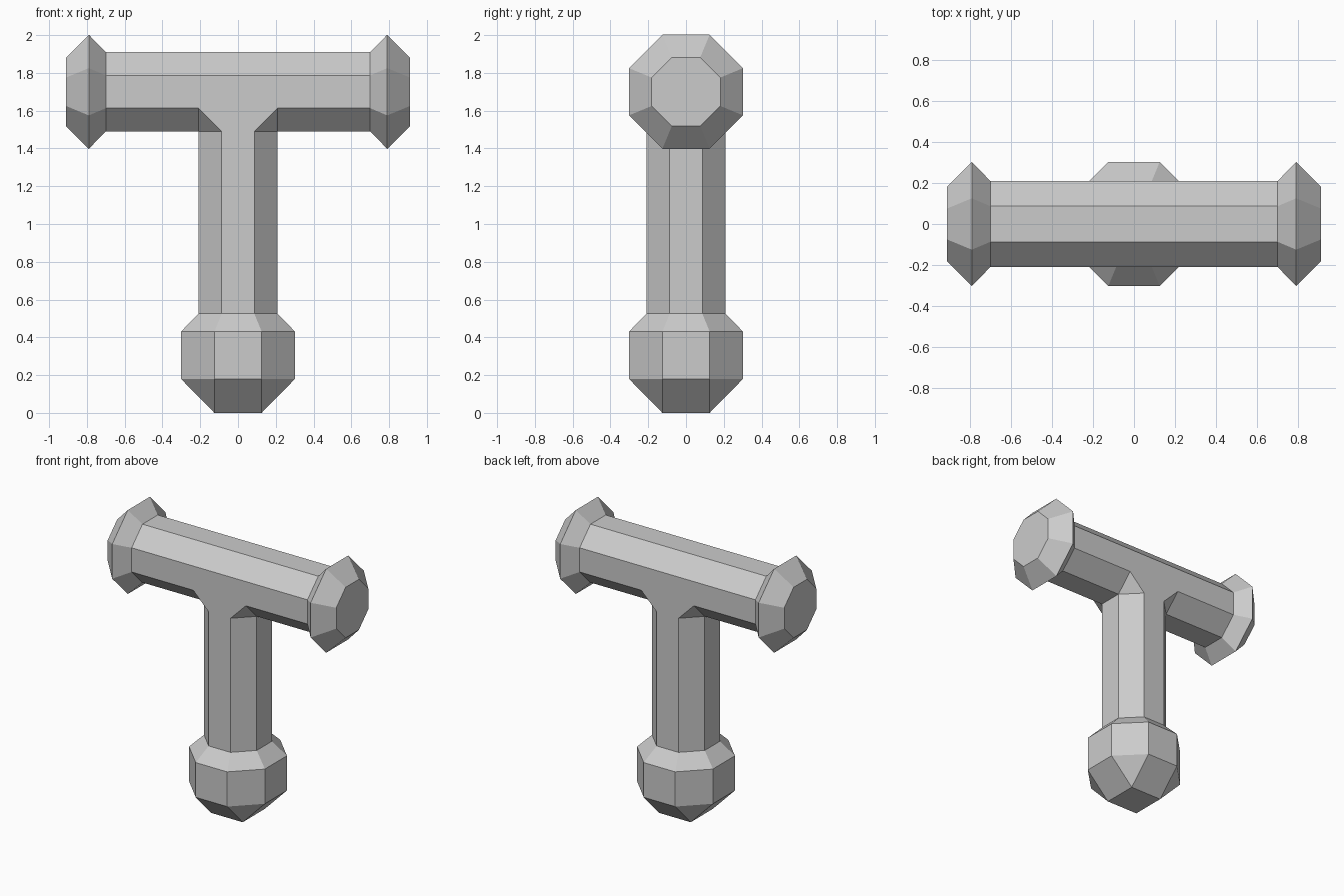
import bpy, bmesh, math

if "Cube" in bpy.data.objects:
    bpy.data.objects.remove(bpy.data.objects["Cube"])

A = 0.21                                  # bar and stem half width
T8 = math.tan(math.pi / 8)
H = A * T8                                # half length of an octagon side
ZC, BAR_X, STEM_Z = 1.70, 0.70, 0.525     # bar centre height, bar end, stem bottom
LOW, MID, UP, TOP = ZC - A, ZC - H, ZC + H, ZC + A
bm = bmesh.new()


def face(*pts):
    bm.faces.new([bm.verts.new(p) for p in pts])


def octagon(r):
    h = r * T8
    return [(r, -h), (r, h), (h, r), (-h, r), (-r, h), (-r, -h), (-h, -r), (h, -r)]


def loft(profile, place):
    """Octagonal bands through (position, half width) pairs."""
    for (p, r), (q, s) in zip(profile, profile[1:]):
        a = [place(p, u, v) for u, v in octagon(r)]
        b = [place(q, u, v) for u, v in octagon(s)]
        for i in range(8):
            j = (i + 1) % 8
            face(a[i], a[j], b[j], b[i])


# Top of the bar
ys = [(-A, UP), (-H, TOP), (H, TOP), (A, UP)]
for (y0, z0), (y1, z1) in zip(ys, ys[1:]):
    face((-BAR_X, y0, z0), (BAR_X, y0, z0), (BAR_X, y1, z1), (-BAR_X, y1, z1))

for s in (-1, 1):
    # T-shaped front and back faces
    outline = [(-BAR_X, MID), (-A, MID), (-H, LOW), (-H, STEM_Z), (H, STEM_Z),
               (H, LOW), (A, MID), (BAR_X, MID), (BAR_X, UP), (-BAR_X, UP)]
    face(*[(x, s * A, z) for x, z in outline])
    # Underside of each bar arm
    ys = [(-A, MID), (-H, LOW), (H, LOW), (A, MID)]
    for (y0, z0), (y1, z1) in zip(ys, ys[1:]):
        face((s * A, y0, z0), (s * BAR_X, y0, z0), (s * BAR_X, y1, z1), (s * A, y1, z1))
    # Stem sides
    face((s * A, -H, STEM_Z), (s * A, H, STEM_Z), (s * A, H, LOW), (s * A, -H, LOW))
    for t in (-1, 1):
        # Stem bevels and the triangular gussets above them
        face((s * A, t * H, STEM_Z), (s * H, t * A, STEM_Z), (s * H, t * A, LOW), (s * A, t * H, LOW))
        face((s * A, t * H, LOW), (s * H, t * A, LOW), (s * A, t * A, MID))
    # Flared end knobs
    loft([(BAR_X, A), (0.79, 0.302), (0.91, 0.182)], lambda p, u, v: (s * p, u, ZC + v))
    face(*[(s * 0.91, u, ZC + v) for u, v in octagon(0.182)])

# Foot knob: octagonal band closing to a square base
R, FZ = 0.302, 0.18
K = R * T8
loft([(STEM_Z, A), (0.43, R), (FZ, R)], lambda p, u, v: (u, v, p))
for s in (-1, 1):
    face((s * R, -K, FZ), (s * R, K, FZ), (s * K, K, 0), (s * K, -K, 0))
    face((-K, s * R, FZ), (K, s * R, FZ), (K, s * K, 0), (-K, s * K, 0))
    for t in (-1, 1):
        face((s * R, t * K, FZ), (s * K, t * R, FZ), (s * K, t * K, 0))
face((-K, -K, 0), (K, -K, 0), (K, K, 0), (-K, K, 0))

# Weld into one closed body
bmesh.ops.remove_doubles(bm, verts=bm.verts[:], dist=1e-4)
bmesh.ops.recalc_face_normals(bm, faces=bm.faces[:])
mesh = bpy.data.meshes.new("tee_handle")
bm.to_mesh(mesh)
bm.free()
bpy.context.collection.objects.link(bpy.data.objects.new("tee_handle", mesh))
